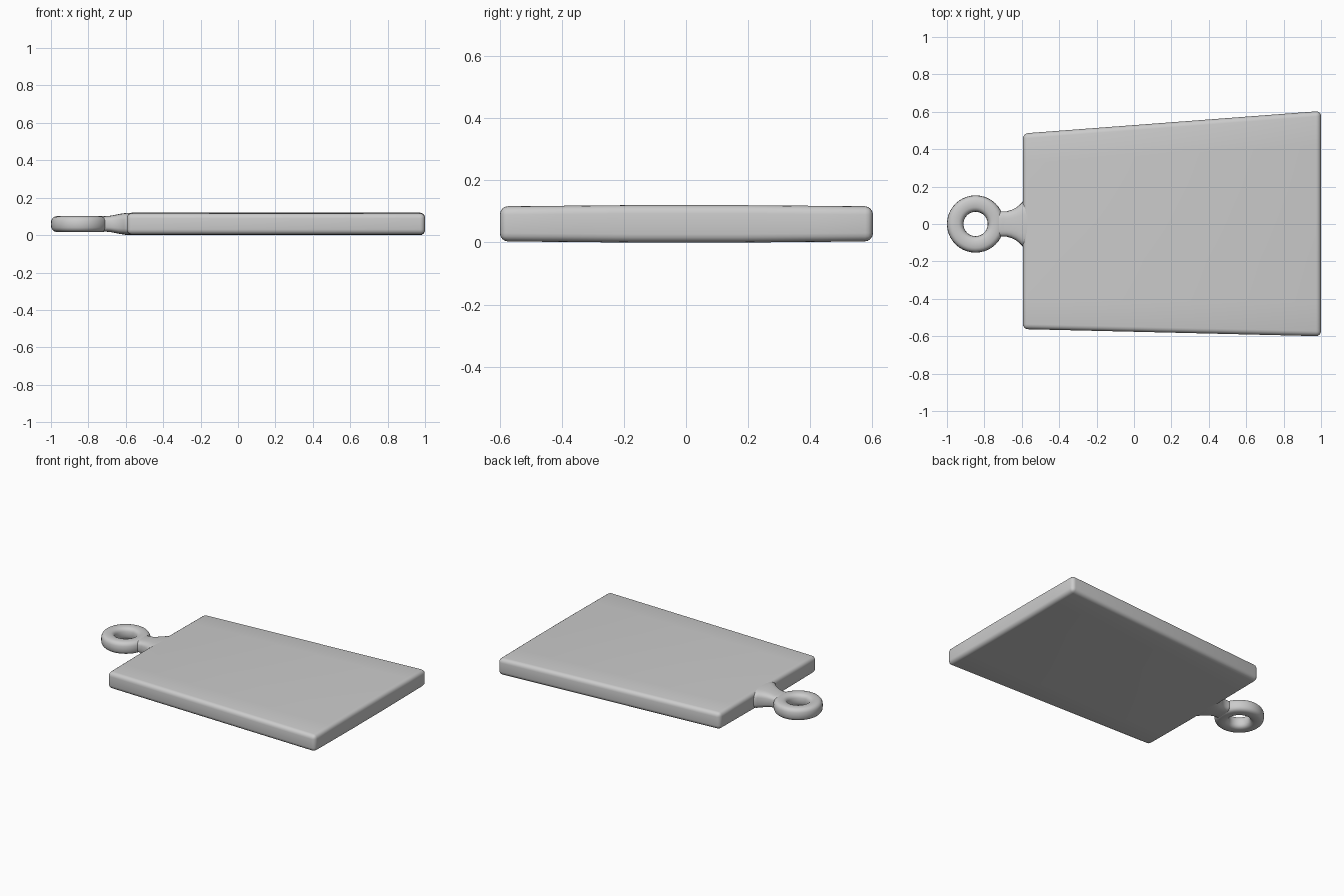
import bpy
import bmesh
from math import sin, cos, pi, radians, copysign

if "Cube" in bpy.data.objects:
    bpy.data.objects.remove(bpy.data.objects["Cube"])


def finish(bm, name):
    bmesh.ops.recalc_face_normals(bm, faces=bm.faces)
    mesh = bpy.data.meshes.new(name)
    bm.to_mesh(mesh)
    bm.free()
    obj = bpy.data.objects.new(name, mesh)
    bpy.context.collection.objects.link(obj)
    bpy.ops.object.select_all(action='DESELECT')
    obj.select_set(True)
    bpy.context.view_layer.objects.active = obj
    bpy.ops.object.shade_smooth_by_angle(angle=radians(40))
    return obj


def superellipse(a, b, power, count):
    """Rounded-rectangle outline with half sizes a and b."""
    def p(v):
        return copysign(abs(v) ** (2 / power), v)
    return [(a * p(cos(2 * pi * i / count)), b * p(sin(2 * pi * i / count)))
            for i in range(count)]


def skin(bm, rings, closed):
    """Bridge rings of points with quads, capping open ends."""
    loops = [[bm.verts.new(p) for p in ring] for ring in rings]
    pairs = list(zip(loops, loops[1:]))
    if closed:
        pairs.append((loops[-1], loops[0]))
    else:
        bm.faces.new(loops[0])
        bm.faces.new(loops[-1])
    for a, b in pairs:
        for i in range(len(a)):
            j = (i + 1) % len(a)
            bm.faces.new((a[i], a[j], b[j], b[i]))


MID = 0.06

# Board: uneven trapezoid with a very slight crown and rounded edges
LEFT, RIGHT = -0.594, 1.0
bm = bmesh.new()
sections = []
for t, half in ((0, 0.0565), (0.15, 0.058), (0.35, 0.06),
                (0.65, 0.06), (0.85, 0.058), (1, 0.0565)):
    yl = -0.562 + t * (0.484 + 0.562)
    yr = -0.6 + t * 1.204
    sections.append([(LEFT, yl, MID - half), (RIGHT, yr, MID - half),
                     (RIGHT, yr, MID + half), (LEFT, yl, MID + half)])
skin(bm, sections, False)
bmesh.ops.recalc_face_normals(bm, faces=bm.faces)
sharp = [e for e in bm.edges if e.calc_face_angle(0) > radians(30)]
bmesh.ops.bevel(bm, geom=sharp, offset=0.027, segments=4, profile=0.5,
                affect='EDGES')
finish(bm, "board")

# Hanging ring: rounded section swept round the hole
CX, SEG = -0.847, 40
bm = bmesh.new()
profile = superellipse(0.044, 0.043, 2.8, 20)
skin(bm, [[(CX + (0.109 + r) * cos(2 * pi * k / SEG),
            (0.109 + r) * sin(2 * pi * k / SEG), MID - 0.001 + z)
           for r, z in profile] for k in range(SEG)], True)
finish(bm, "hanging_ring")

# Neck: flared loft joining ring to board
bm = bmesh.new()
stations = [(-0.75, 0.04, 0.036), (-0.72, 0.068, 0.041), (-0.70, 0.068, 0.042),
            (-0.68, 0.068, 0.044), (-0.655, 0.075, 0.049),
            (-0.63, 0.088, 0.054), (-0.61, 0.104, 0.057),
            (-0.594, 0.12, 0.0595), (-0.56, 0.125, 0.0595)]
skin(bm, [[(x, y, MID + z) for y, z in superellipse(w, h, 3.5, 28)]
          for x, w, h in stations], False)
finish(bm, "neck")
